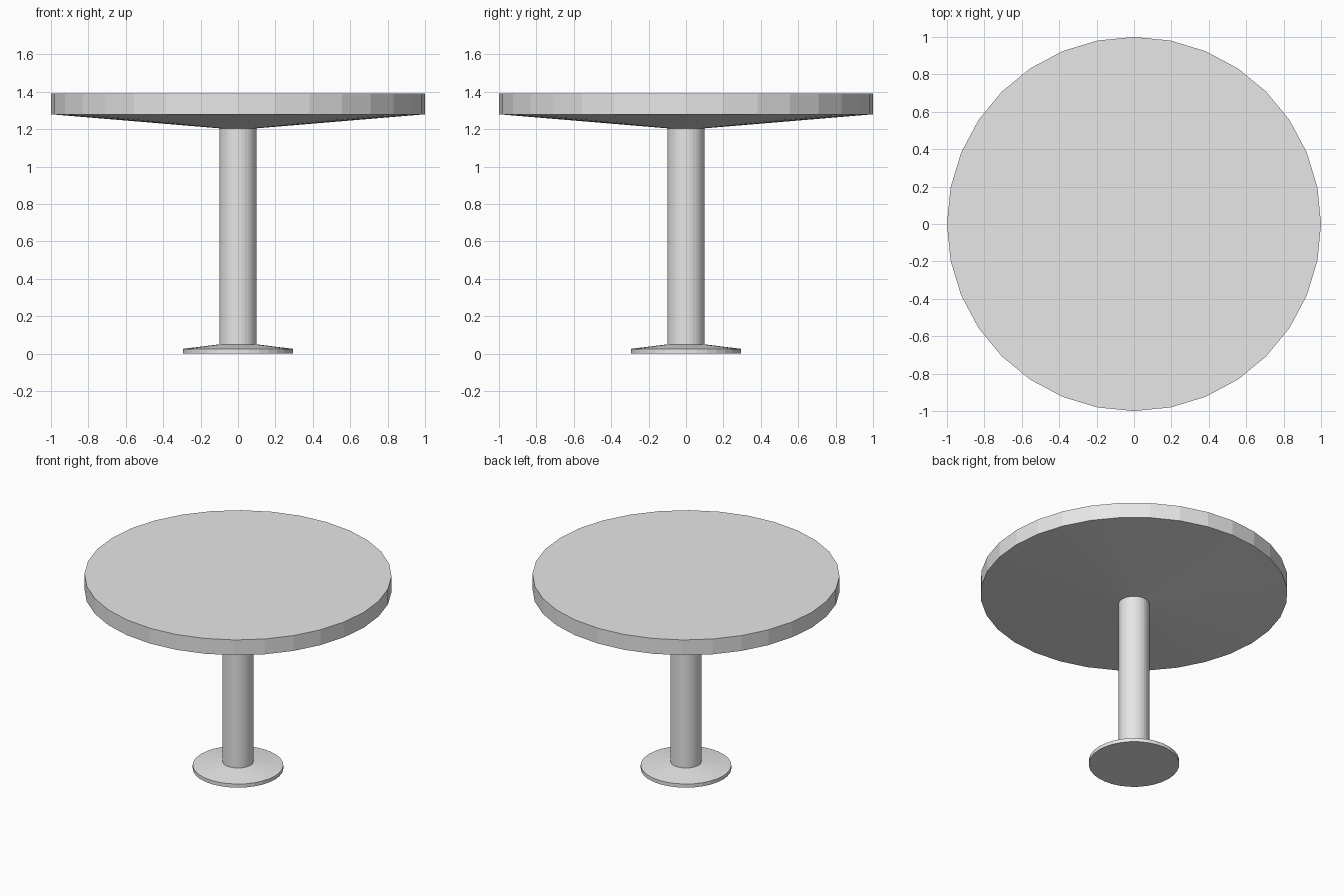
import bpy, bmesh, math

if "Cube" in bpy.data.objects:
    bpy.data.objects.remove(bpy.data.objects["Cube"])

SIDES = 32

grey = bpy.data.materials.new("plain grey")
grey.diffuse_color = (0.8, 0.8, 0.8, 1)
grey.use_nodes = True
grey.node_tree.nodes["Principled BSDF"].inputs["Base Color"].default_value = grey.diffuse_color


def lathe(name, profile, cap_bottom=False, cap_top=False):
    """Turn (radius, height) points, listed from bottom to top, around z."""
    bm = bmesh.new()
    rings = [[bm.verts.new((r * math.cos(2 * math.pi * i / SIDES),
                            r * math.sin(2 * math.pi * i / SIDES), z))
              for i in range(SIDES)] for r, z in profile]
    for low, high in zip(rings, rings[1:]):
        for i in range(SIDES):
            j = (i + 1) % SIDES
            bm.faces.new((low[i], low[j], high[j], high[i]))
    if cap_bottom:
        bm.faces.new(rings[0][::-1])
    if cap_top:
        bm.faces.new(rings[-1])
    mesh = bpy.data.meshes.new(name)
    bm.to_mesh(mesh)
    bm.free()
    mesh.materials.append(grey)
    obj = bpy.data.objects.new(name, mesh)
    bpy.context.collection.objects.link(obj)
    return obj


# Foot: thin disc sloping up to the column
lathe("base_foot", [(0.295, 0), (0.295, 0.026), (0.1, 0.05)], cap_bottom=True)

# Column
lathe("column", [(0.1, 0.05), (0.1, 1.205)])

# Table top: shallow cone underside, straight rim, flat top
lathe("table_top", [(0.1, 1.205), (1, 1.28), (1, 1.39)], cap_top=True)
